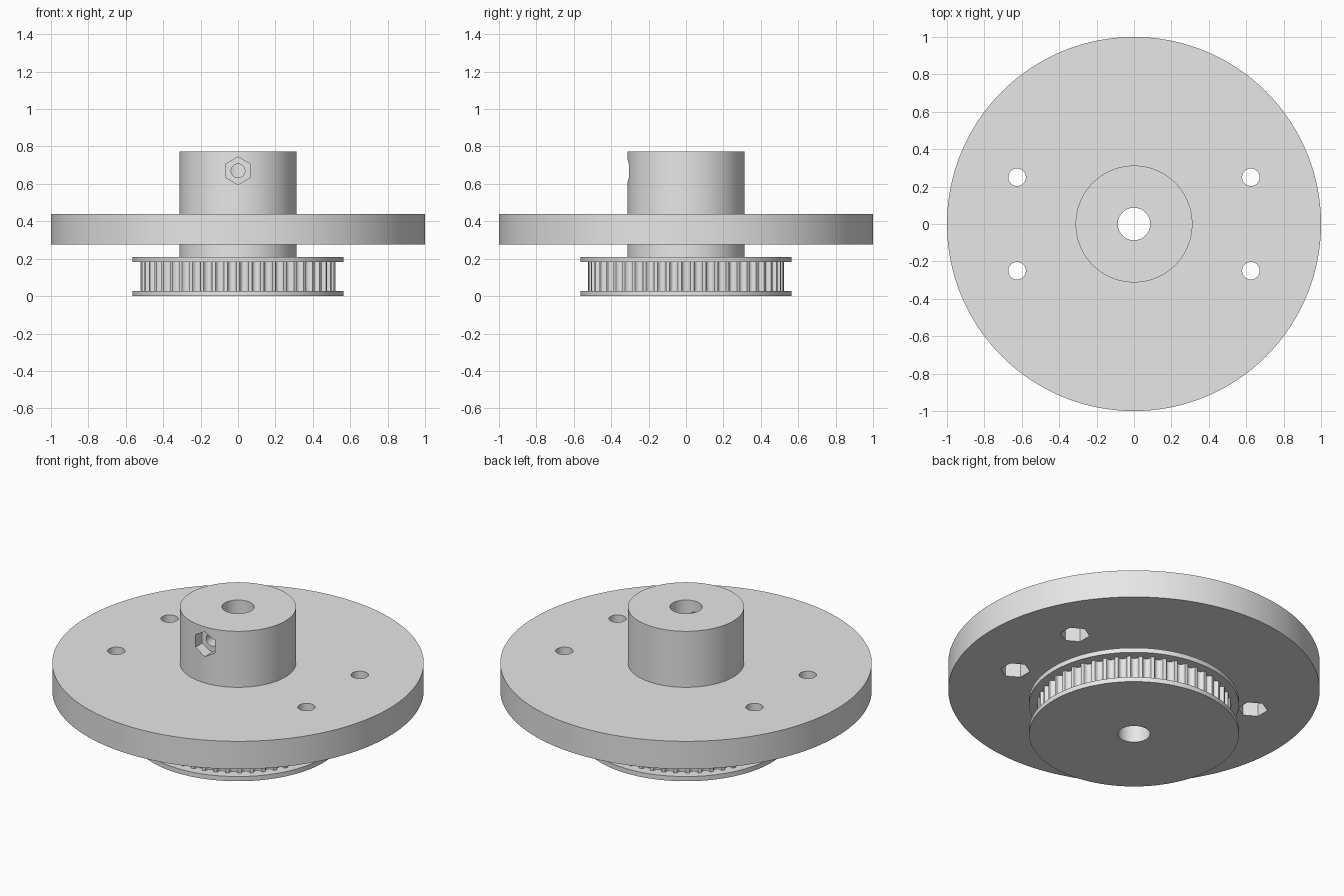
import bpy, bmesh, math
from mathutils import Matrix

old = bpy.data.objects.get("Cube")
if old:
    bpy.data.objects.remove(old, do_unlink=True)

grey = bpy.data.materials.new("plain grey")
grey.use_nodes = True
grey.diffuse_color = (0.8, 0.8, 0.8, 1)
grey.node_tree.nodes["Principled BSDF"].inputs["Base Color"].default_value = (0.8, 0.8, 0.8, 1)


def prism(name, outline, z0, z1, matrix=Matrix()):
    """Extrude a closed outline from z0 to z1, then place it."""
    bm = bmesh.new()
    face = bm.faces.new([bm.verts.new((x, y, z0)) for x, y in outline])
    top = bmesh.ops.extrude_face_region(bm, geom=[face])["geom"]
    bmesh.ops.translate(bm, vec=(0, 0, z1 - z0),
                        verts=[v for v in top if isinstance(v, bmesh.types.BMVert)])
    bmesh.ops.recalc_face_normals(bm, faces=bm.faces[:])
    bm.transform(matrix)
    mesh = bpy.data.meshes.new(name)
    bm.to_mesh(mesh)
    bm.free()
    mesh.materials.append(grey)
    obj = bpy.data.objects.new(name, mesh)
    bpy.context.collection.objects.link(obj)
    return obj


def ring(radius, sides, turn=0.0):
    return [(radius * math.cos(turn + math.tau * i / sides),
             radius * math.sin(turn + math.tau * i / sides)) for i in range(sides)]


def activate(obj):
    bpy.ops.object.select_all(action="DESELECT")
    obj.select_set(True)
    bpy.context.view_layer.objects.active = obj


def cut(obj, *cutters):
    """Subtract the cutters, remove them, and smooth the curved walls."""
    activate(obj)
    for cutter in cutters:
        mod = obj.modifiers.new("cut", "BOOLEAN")
        mod.operation, mod.solver, mod.object = "DIFFERENCE", "EXACT", cutter
        bpy.ops.object.modifier_apply(modifier=mod.name)
        bpy.data.objects.remove(cutter, do_unlink=True)
    activate(obj)
    bpy.ops.object.shade_smooth_by_angle(angle=math.radians(30))


def bore():
    return prism("bore_cutter", ring(BORE, 48), -0.1, 1)


BORE, HUB, FLANGE = 0.087, 0.3125, 0.565
TEETH, TOOTH_R, GROOVE = 50, 0.523, 0.025

# Toothed belt pulley with rounded grooves
outline = []
for tooth in range(TEETH):
    for step in range(9):
        u = step / 4 - 1
        angle = math.tau * (tooth + 0.36 * u) / TEETH
        r = TOOTH_R - GROOVE * math.sqrt(1 - u * u)
        outline.append((r * math.cos(angle), r * math.sin(angle)))
cut(prism("pulley_teeth", outline, 0.028, 0.182), bore())

# Flanges that keep the belt on
for name, z in (("lower_flange", 0), ("upper_flange", 0.182)):
    cut(prism(name, ring(FLANGE, 128), z, z + 0.028), bore())

# Hub with a set screw hole and a hexagonal nut recess in the front
front = Matrix.Translation((0, 0, 0.67)) @ Matrix.Rotation(math.pi / 2, 4, "X")
cut(prism("hub", ring(HUB, 128), 0.21, 0.773), bore(),
    prism("nut_cutter", ring(0.074, 6, math.pi / 2), 0.245, 0.5, front),
    prism("screw_cutter", ring(0.037, 32), 0.02, 0.5, front))

# Wide disc with four bolt holes and nut pockets underneath
cutters = [prism("hub_cutter", ring(HUB - 0.01, 96), 0, 1)]
for x in (-0.625, 0.625):
    for y in (-0.25, 0.25):
        place = Matrix.Translation((x, y, 0))
        cutters.append(prism("bolt_cutter", ring(0.047, 32), 0, 1, place))
        cutters.append(prism("pocket_cutter", ring(0.08, 6, math.pi / 2), 0.2, 0.365, place))
cut(prism("disc", ring(1, 192), 0.275, 0.44), *cutters)
